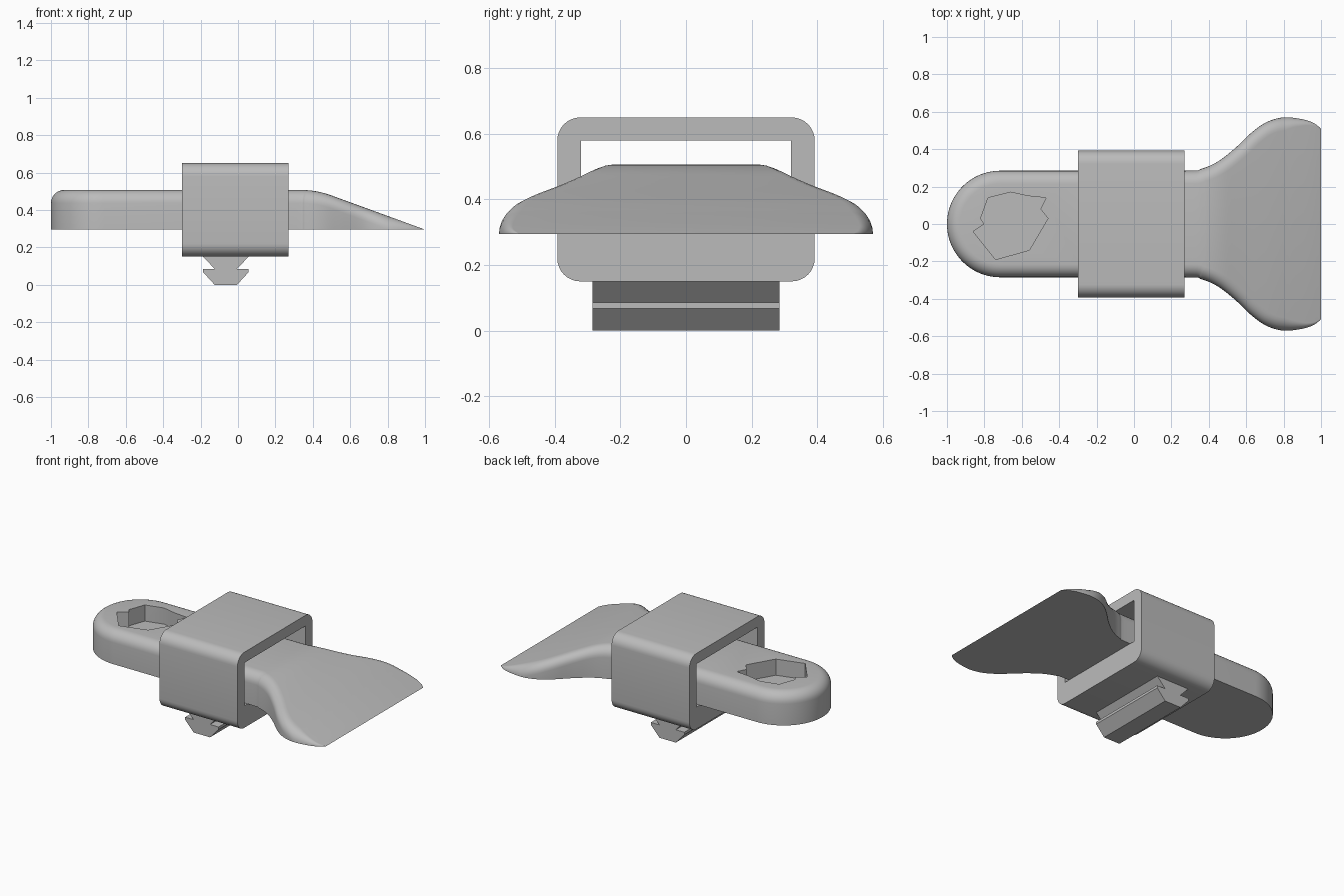
import bpy, bmesh, math
from mathutils import Vector

if "Cube" in bpy.data.objects:
    bpy.data.objects.remove(bpy.data.objects["Cube"], do_unlink=True)

grey = bpy.data.materials.new("plain grey")
grey.use_nodes = True
COLOUR = (0.5, 0.5, 0.5, 1)
grey.diffuse_color = COLOUR
grey.node_tree.nodes["Principled BSDF"].inputs["Base Color"].default_value = COLOUR

BASE, HEIGHT, FILLET = 0.295, 0.212, 0.07


def make(name, bm):
    bmesh.ops.recalc_face_normals(bm, faces=bm.faces)
    mesh = bpy.data.meshes.new(name)
    bm.to_mesh(mesh)
    bm.free()
    ob = bpy.data.objects.new(name, mesh)
    bpy.context.collection.objects.link(ob)
    mesh.materials.append(grey)
    return ob


def prism(name, points, offset):
    bm = bmesh.new()
    face = bm.faces.new([bm.verts.new(p) for p in points])
    new = bmesh.ops.extrude_face_region(bm, geom=[face])["geom"]
    bmesh.ops.translate(bm, vec=offset, verts=[v for v in new if isinstance(v, bmesh.types.BMVert)])
    return make(name, bm)


def cut(ob, cutter):
    cutter.hide_render = True
    cutter.hide_viewport = True
    mod = ob.modifiers.new("cut", "BOOLEAN")
    mod.operation, mod.solver, mod.object = "DIFFERENCE", "EXACT", cutter
    bpy.context.view_layer.update()
    graph = bpy.context.evaluated_depsgraph_get()
    mesh = bpy.data.meshes.new_from_object(ob.evaluated_get(graph))
    ob.modifiers.clear()
    ob.data = mesh
    bpy.data.objects.remove(cutter, do_unlink=True)


def smooth(ob):
    bpy.ops.object.select_all(action="DESELECT")
    ob.select_set(True)
    bpy.context.view_layer.objects.active = ob
    bpy.ops.object.shade_smooth_by_angle(angle=math.radians(30))


def spline(points, steps):
    """Catmull-Rom curve through the points."""
    pts = [Vector(p) for p in points]
    pts = [2 * pts[0] - pts[1]] + pts + [2 * pts[-1] - pts[-2]]
    out = []
    for a, b, c, d in zip(pts, pts[1:], pts[2:], pts[3:]):
        for k in range(steps):
            t = k / steps
            out.append(0.5 * (2 * b + (c - a) * t + (2 * a - 5 * b + 4 * c - d) * t ** 2
                              + (3 * b - a - 3 * c + d) * t ** 3))
    return out + [pts[-2]]


def top_height(x):
    """Level handle that rolls over into the blade slope."""
    slope = 0.365 * (1 - x)
    blend = max(0.03 - abs(HEIGHT - slope), 0) / 0.03
    return max(min(HEIGHT, slope) - blend ** 2 * 0.03 / 4, 0)


# Handle and blade: half outline from the nose to the tip
R = 0.285
half = [Vector((R - 1 - R * math.cos(a), R * math.sin(a)))
        for a in [math.pi / 2 * i / 20 for i in range(21)]]
half += spline([(-0.3, R), (0.27, R), (0.36, 0.295), (0.45, 0.335), (0.54, 0.405), (0.63, 0.49),
                (0.71, 0.545), (0.8, 0.57), (0.9, 0.56), (0.96, 0.54), (1, 0.51)], 6)
bm = bmesh.new()
rows = []
for i, p in enumerate(half):
    d = half[min(i + 1, len(half) - 1)] - half[max(i - 1, 0)]
    inward = Vector((d.y, -d.x)).normalized()
    if i == 0:
        inward = Vector((1, 0))
    r = min(FILLET, top_height(p.x))
    side = [(p.x, p.y, BASE)]
    for k in range(8):
        t = math.pi / 2 * k / 7
        q = p + inward * r * (1 - math.cos(t))
        q.x = min(q.x, 1)
        side.append((q.x, q.y, BASE + max(top_height(q.x) - r * (1 - math.sin(t)), 0)))
    mirrored = [(x, -y, z) for x, y, z in reversed(side)]
    rows.append([bm.verts.new(c) for c in side + mirrored])
for a, b in zip(rows, rows[1:]):
    n = len(a)
    for j in range(n):
        k = (j + 1) % n
        bm.faces.new((a[j], a[k], b[k], b[j]))
bmesh.ops.remove_doubles(bm, verts=bm.verts, dist=0.0002)
bmesh.ops.dissolve_degenerate(bm, edges=bm.edges, dist=0.0002)
scraper = make("scraper_body", bm)

# Faceted pocket sunk into the handle
pocket = [(-0.86, -0.04), (-0.80, 0.0), (-0.82, 0.03), (-0.78, 0.14), (-0.66, 0.17), (-0.57, 0.15),
          (-0.47, 0.14), (-0.5, 0.08), (-0.46, 0.03), (-0.56, -0.14), (-0.74, -0.19)]
cut(scraper, prism("pocket_cutter", [(x, y, 0.4) for x, y in pocket], (0, 0, 0.3)))
smooth(scraper)

# Sleeve around the handle: rounded outside, square opening
bm = bmesh.new()
bmesh.ops.create_cube(bm, size=1)
bmesh.ops.scale(bm, vec=(0.57, 0.785, 0.5), verts=bm.verts)
bmesh.ops.translate(bm, vec=(-0.015, 0, 0.4), verts=bm.verts)
long_edges = [e for e in bm.edges if abs(e.verts[0].co.x - e.verts[1].co.x) > 0.1]
bmesh.ops.bevel(bm, geom=long_edges, offset=0.07, segments=8, profile=0.5, affect="EDGES")
sleeve = make("sleeve", bm)
opening = [(-1, y, z) for y, z in [(-0.32, BASE), (0.32, BASE), (0.32, 0.58), (-0.32, 0.58)]]
cut(sleeve, prism("opening_cutter", opening, (2, 0, 0)))
smooth(sleeve)

# Mounting rail under the sleeve, symmetric about its centre line
side = [(0.06, 0), (0.122, 0.068), (0.122, 0.085), (0.06, 0.085), (0.122, 0.151)]
outline = side + [(-x, z) for x, z in reversed(side)]
prism("mounting_rail", [(x - 0.065, -R, z) for x, z in outline], (0, 2 * R, 0))
